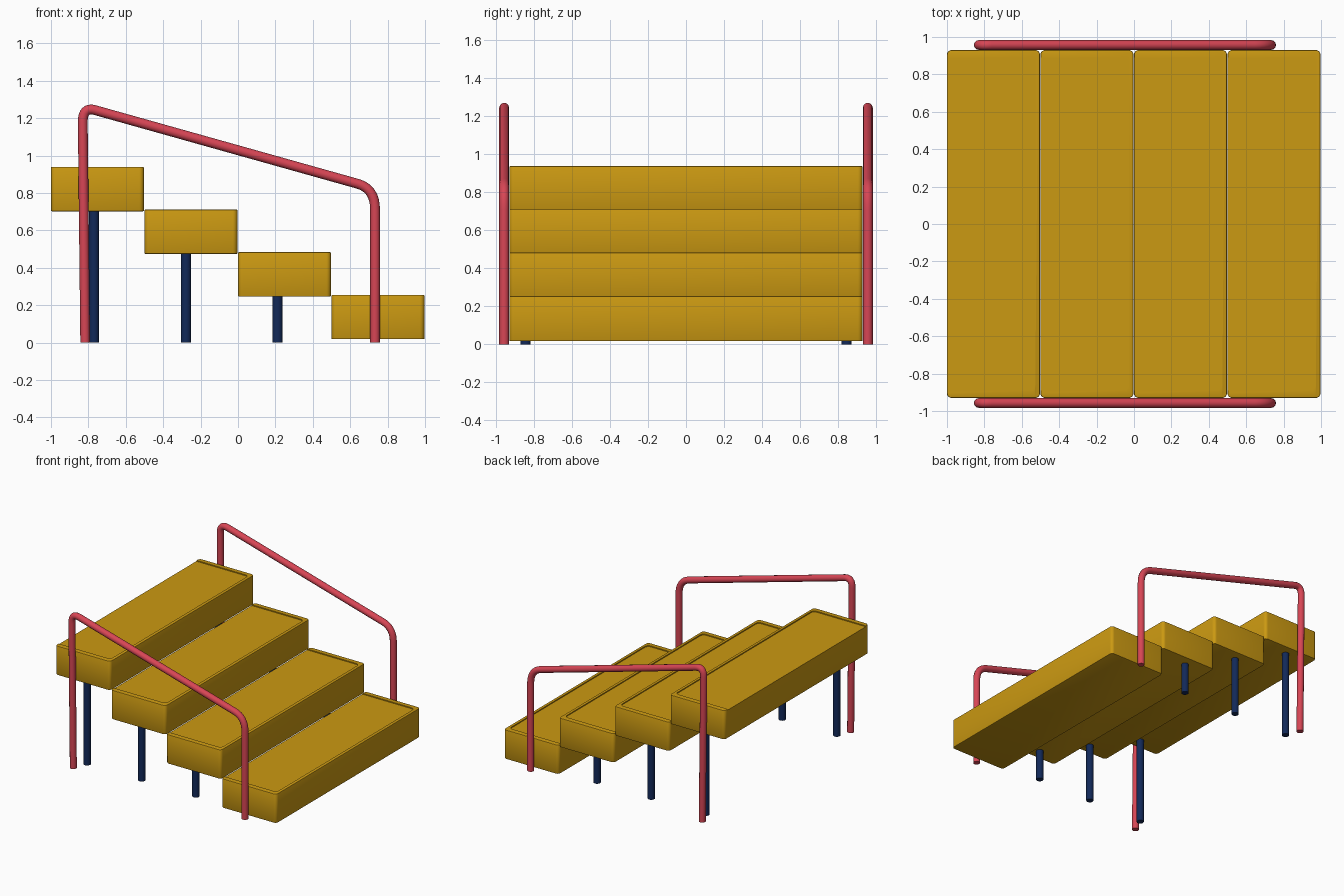
import bpy
import bmesh
from mathutils import Vector

if "Cube" in bpy.data.objects:
    bpy.data.objects.remove(bpy.data.objects["Cube"], do_unlink=True)


def make_material(name, rgb):
    mat = bpy.data.materials.new(name)
    mat.use_nodes = True
    mat.diffuse_color = (*rgb, 1)
    mat.node_tree.nodes["Principled BSDF"].inputs["Base Color"].default_value = (*rgb, 1)
    return mat


yellow = make_material("mustard yellow", (0.60, 0.32, 0.006))
red = make_material("coral red", (0.68, 0.06, 0.09))
navy = make_material("navy blue", (0.006, 0.022, 0.10))


def finish(obj, mat):
    obj.data.materials.clear()
    obj.data.materials.append(mat)
    bpy.ops.object.select_all(action="DESELECT")
    obj.select_set(True)
    bpy.context.view_layer.objects.active = obj
    bpy.ops.object.shade_smooth_by_angle(angle=0.6)


def rounded_block(name, low, high, radius, edge=0.0):
    """Box with rounded upright corners and optional softened rims."""
    low, high = Vector(low), Vector(high)
    bm = bmesh.new()
    bmesh.ops.create_cube(bm, size=1)
    for v in bm.verts:
        v.co = (low + high) / 2 + v.co * (high - low)
    upright = [e for e in bm.edges if abs(e.verts[0].co.z - e.verts[1].co.z) > 0.001]
    bmesh.ops.bevel(bm, geom=upright, offset=radius, segments=5, profile=0.5, affect="EDGES")
    if edge:
        rims = [e for e in bm.edges if abs(e.verts[0].co.z - e.verts[1].co.z) < 0.001]
        bmesh.ops.bevel(bm, geom=rims, offset=edge, segments=2, profile=0.5, affect="EDGES")
    mesh = bpy.data.meshes.new(name)
    bm.to_mesh(mesh)
    bm.free()
    obj = bpy.data.objects.new(name, mesh)
    bpy.context.collection.objects.link(obj)
    return obj


def fillet(before, corner, after, steps=8):
    """Points of a soft bend between two straight runs."""
    a, b, c = Vector(before), Vector(corner), Vector(after)
    return [a * (1 - t) ** 2 + b * 2 * t * (1 - t) + c * t ** 2
            for t in (i / steps for i in range(steps + 1))]


# Steps, each a block with a shallow tread open at its rear edge
STEPS, RUN, RISE = 4, 0.5, 0.228
for i in range(STEPS):
    x, top = -1 + RUN * i, 0.939 - RISE * i
    step = rounded_block(f"step_{i + 1}", (x, -0.93, top - 0.237),
                         (x + 0.497, 0.93, top), 0.025, 0.005)
    cutter = rounded_block(f"tread_cutter_{i + 1}", (x - 0.1, -0.89, top - 0.008),
                           (x + 0.472, 0.89, top + 0.1), 0.03)
    cut = step.modifiers.new("tread", "BOOLEAN")
    cut.operation = "DIFFERENCE"
    cut.solver = "EXACT"
    cut.object = cutter
    finish(step, yellow)
    bpy.ops.object.modifier_apply(modifier=cut.name)
    bpy.data.objects.remove(cutter, do_unlink=True)

# Support posts under the raised steps
for i, x in enumerate((-0.77, -0.278, 0.211)):
    height = 0.71 - RISE * i
    for side, y in (("front", -0.845), ("back", 0.845)):
        bpy.ops.mesh.primitive_cylinder_add(vertices=20, radius=0.027, depth=height,
                                            location=(x, y, height / 2))
        post = bpy.context.object
        post.name = f"{side}_post_{i + 1}"
        finish(post, navy)

# Bent tube handrails
path = [Vector((-0.817, 0))]
path += fillet((-0.83, 1.18), (-0.83, 1.261), (-0.765, 1.243))
path += fillet((0.64, 0.849), (0.733, 0.823), (0.733, 0.71))
path += [Vector((0.733, 0))]
for side, y in (("front", -0.957), ("back", 0.957)):
    curve = bpy.data.curves.new(f"{side}_handrail", "CURVE")
    curve.dimensions = "3D"
    curve.bevel_depth = 0.026
    curve.bevel_resolution = 4
    curve.use_fill_caps = True
    spline = curve.splines.new("POLY")
    spline.points.add(len(path) - 1)
    for point, (x, z) in zip(spline.points, path):
        point.co = (x, y, z, 1)
    rail = bpy.data.objects.new(f"{side}_handrail", curve)
    bpy.context.collection.objects.link(rail)
    bpy.ops.object.select_all(action="DESELECT")
    rail.select_set(True)
    bpy.context.view_layer.objects.active = rail
    bpy.ops.object.convert(target="MESH")
    finish(bpy.context.object, red)
